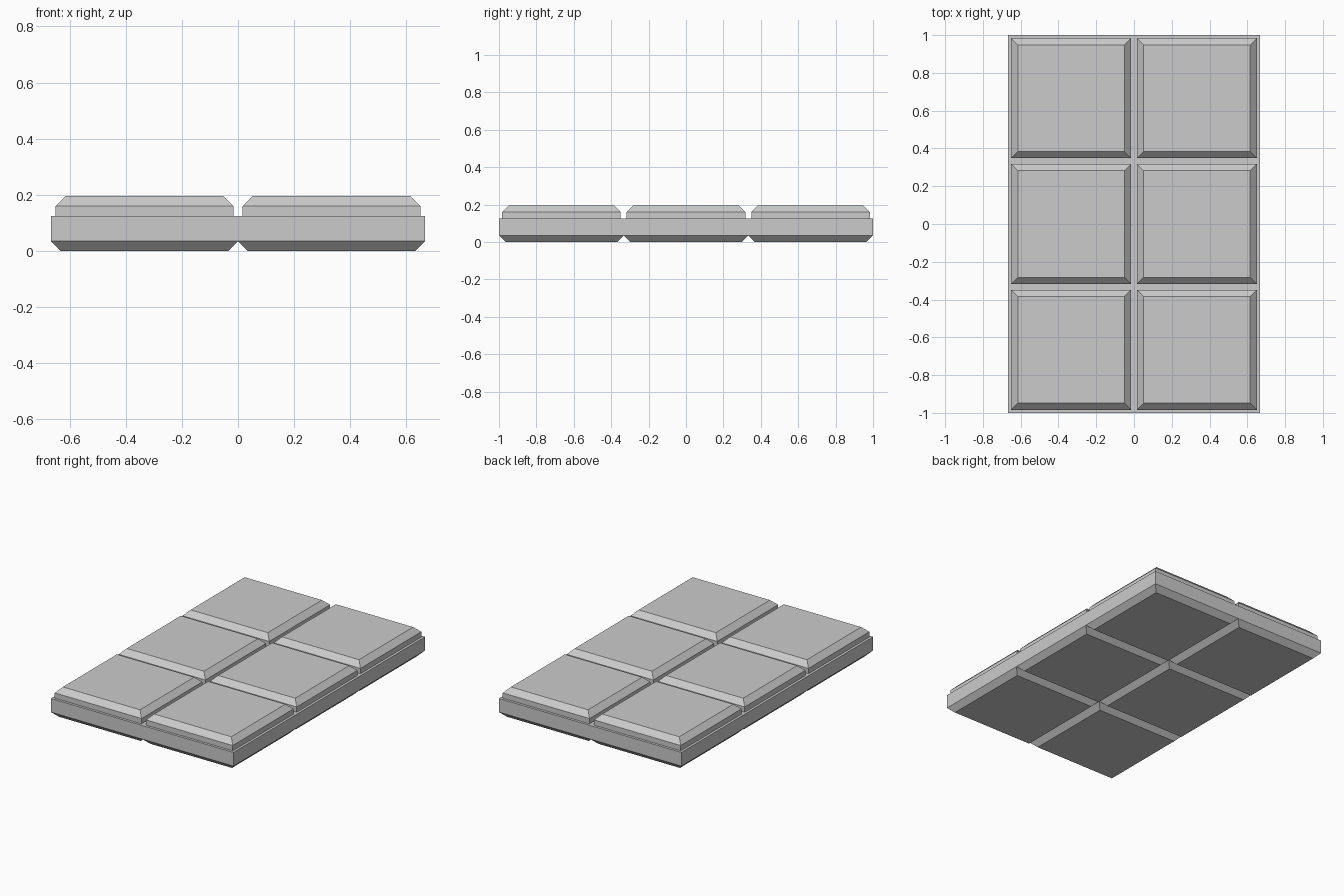
import bpy, bmesh

if "Cube" in bpy.data.objects:
    bpy.data.objects.remove(bpy.data.objects["Cube"])

CELL = 2 / 3          # pitch of the 2 x 3 grid
CHAMFER = 0.035


def block(name, cx, cy, w, d, z0, z1, chamfer=None):
    """Box from z0 to z1; chamfer may be 'top' or 'bottom'."""
    bm = bmesh.new()
    bmesh.ops.create_cube(bm, size=1)
    for v in bm.verts:
        v.co = (v.co.x * w, v.co.y * d, z0 if v.co.z < 0 else z1)
    if chamfer:
        z = z1 if chamfer == "top" else z0
        edges = [e for e in bm.edges
                 if all(abs(v.co.z - z) < 1e-5 for v in e.verts)]
        bmesh.ops.bevel(bm, geom=edges, offset=CHAMFER, segments=1,
                        affect='EDGES', offset_type='OFFSET')
    mesh = bpy.data.meshes.new(name)
    bm.to_mesh(mesh)
    bm.free()
    obj = bpy.data.objects.new(name, mesh)
    obj.location = (cx, cy, 0)
    bpy.context.collection.objects.link(obj)
    return obj


# Continuous slab joining the tiles
block("slab", 0, 0, 2 * CELL, 3 * CELL, 0.07, 0.125)

for col in (-0.5, 0.5):
    for row in (-1, 0, 1):
        x, y = col * CELL, row * CELL
        # Lower tile, flush with its neighbours, with V grooves underneath
        block("lower_tile", x, y, CELL, CELL, 0, 0.07, "bottom")
        # Raised upper tile with a gap around it
        block("upper_tile", x, y, 0.634, 0.634, 0.125, 0.195, "top")
